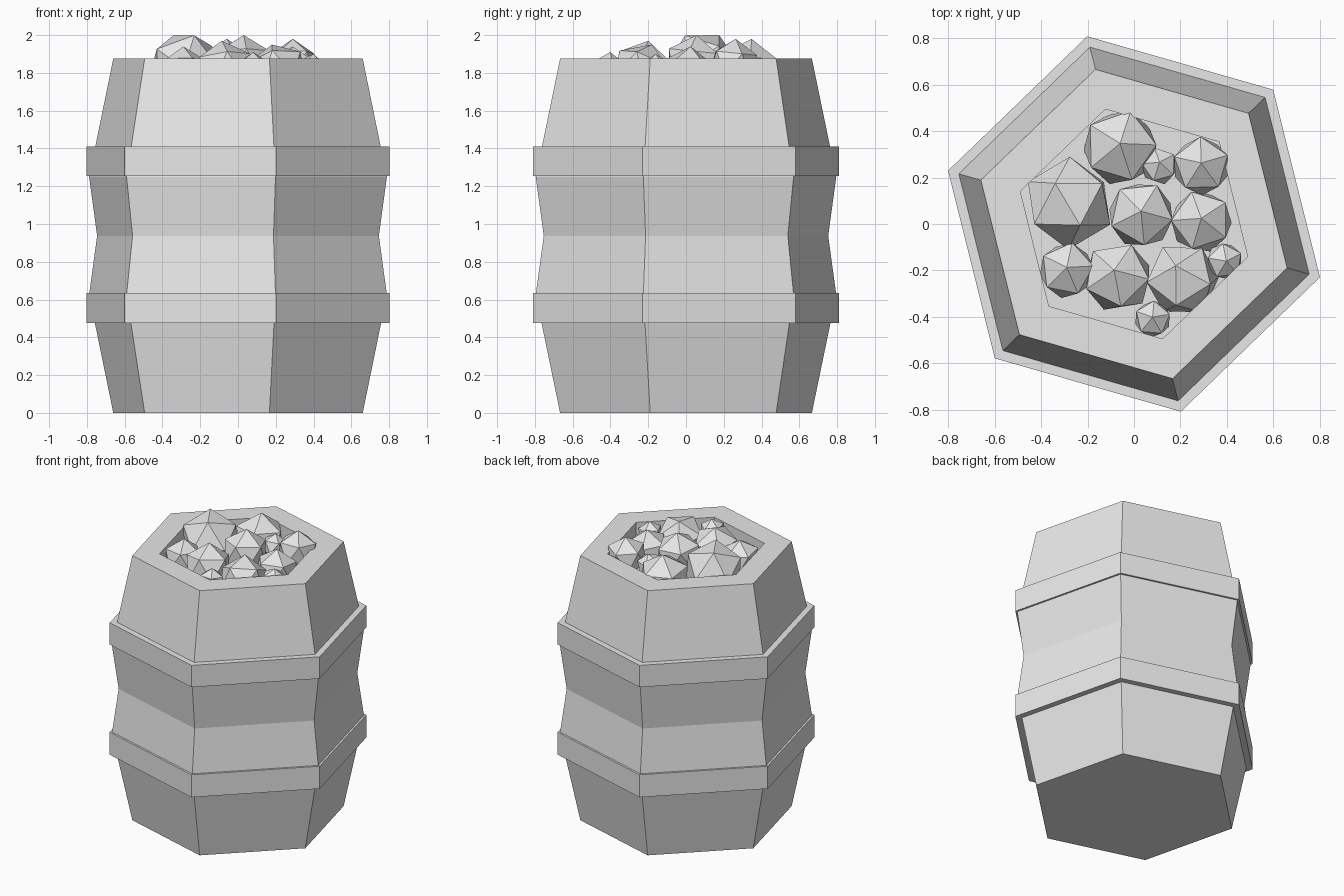
import bpy
import math
import random
from mathutils import Matrix, Vector

random.seed(4)
if "Cube" in bpy.data.objects:
    bpy.data.objects.remove(bpy.data.objects["Cube"])

SIDES = 6
TURN = math.radians(44)
HEIGHT = 1.875

grey = bpy.data.materials.new("light grey")
grey.use_nodes = True
grey.diffuse_color = (0.8, 0.8, 0.8, 1)
grey.node_tree.nodes["Principled BSDF"].inputs["Base Color"].default_value = grey.diffuse_color


def add_mesh(name, verts, faces):
    mesh = bpy.data.meshes.new(name)
    mesh.from_pydata(verts, [], faces)
    mesh.materials.append(grey)
    obj = bpy.data.objects.new(name, mesh)
    bpy.context.collection.objects.link(obj)
    return obj


def lathe(name, profile, closed=False):
    """Turn a (radius, z) profile into a six-sided shell, capped unless closed."""
    verts = []
    for radius, z in profile:
        for i in range(SIDES):
            a = TURN + math.tau * i / SIDES
            verts.append((radius * math.cos(a), radius * math.sin(a), z))
    rings = len(profile)
    faces = []
    for r in range(rings if closed else rings - 1):
        low, high = r * SIDES, (r + 1) % rings * SIDES
        for i in range(SIDES):
            j = (i + 1) % SIDES
            faces.append((low + i, low + j, high + j, high + i))
    if not closed:
        faces.append(tuple(reversed(range(SIDES))))
        faces.append(tuple(range((rings - 1) * SIDES, rings * SIDES)))
    return add_mesh(name, verts, faces)


# Barrel body: double bulge, flat rim and a recessed floor
lathe("barrel_body", [
    (0.687, 0), (0.82, HEIGHT / 3), (0.776, HEIGHT / 2), (0.82, HEIGHT * 2 / 3),
    (0.687, HEIGHT), (0.51, HEIGHT), (0.51, 1.74)])

# Two hoops around the bulges
for name, low, high in (("lower_hoop", 0.475, 0.635), ("upper_hoop", 1.255, 1.41)):
    lathe(name, [(0.76, low), (0.834, low), (0.834, high), (0.76, high)], closed=True)

# Rocks: x, y, radius, top height, and sideways lean of the highest corner
rocks = [
    (-0.28, 0.09, 0.2, 2.0, -0.35, 0.5),
    (-0.06, 0.33, 0.175, 1.98, 0, 0.1),
    (0.11, 0.25, 0.085, 1.91, 0, 0.2),
    (0.29, 0.25, 0.135, 1.98, 0, 0.1),
    (0.03, 0.04, 0.155, 2.0, 0, 0.1),
    (0.29, 0.01, 0.145, 1.94, 0, 0.1),
    (-0.29, -0.2, 0.13, 1.94, 0, 0.1),
    (-0.07, -0.23, 0.16, 1.97, -0.1, 0.2),
    (0.21, -0.24, 0.165, 1.95, -0.2, 0.4),
    (0.39, -0.16, 0.085, 1.9, 0.1, 0),
    (0.08, -0.41, 0.085, 1.91, 0, 0.1),
]
for n, (x, y, radius, top, lean_x, lean_y) in enumerate(rocks, 1):
    bpy.ops.mesh.primitive_ico_sphere_add(subdivisions=1, radius=radius)
    rock = bpy.context.object
    rock.name = f"rock_{n}"
    rock.data.materials.append(grey)
    spin = Matrix.Rotation(random.uniform(0, math.tau), 4, "Z")
    tilt = Vector((lean_x, lean_y, 1)).to_track_quat("Z", "Y").to_matrix().to_4x4()
    rock.data.transform(tilt @ spin)
    rock.location = (x, y, top - max(v.co.z for v in rock.data.vertices))
